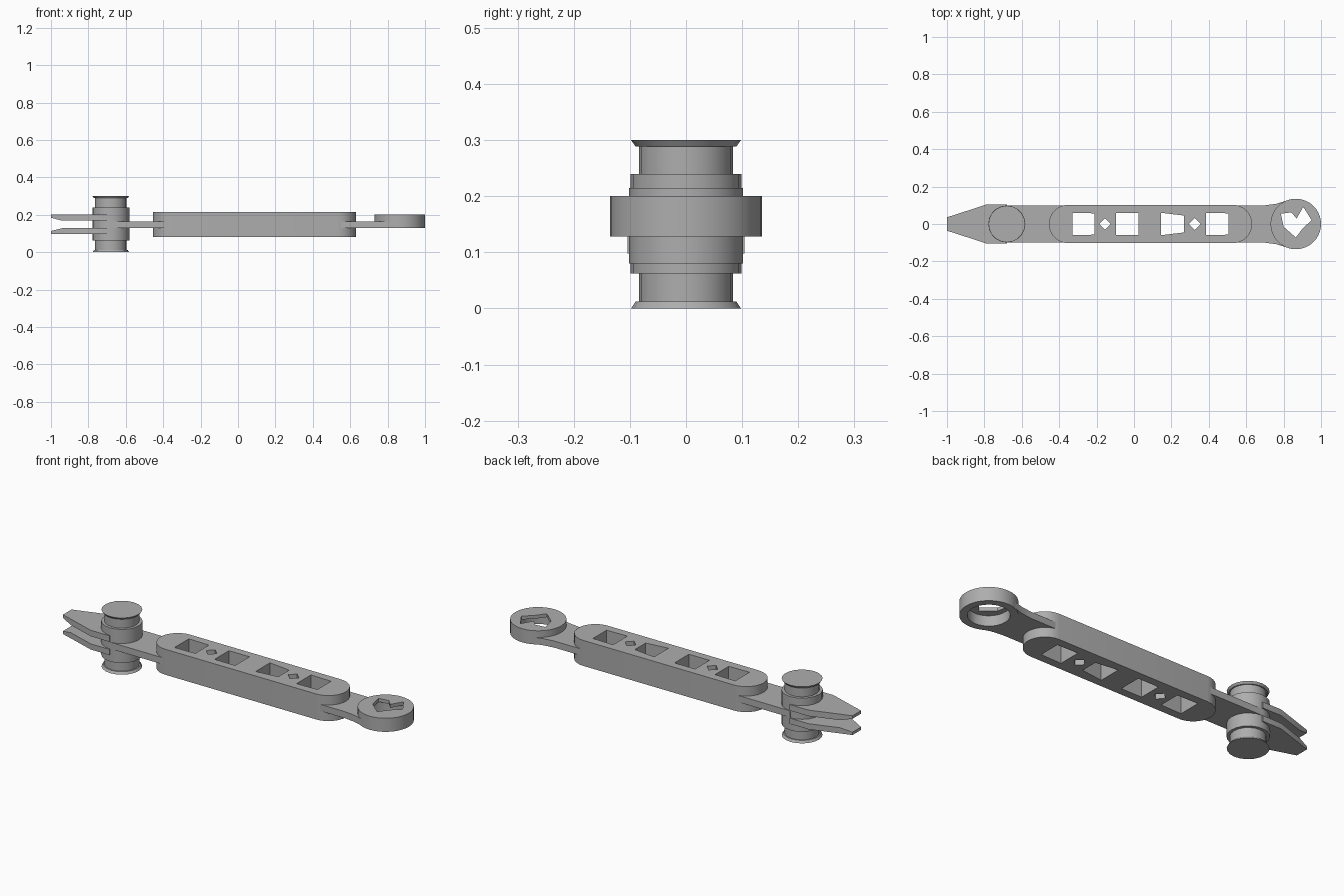
import bpy
import bmesh
from math import cos, sin, pi

if "Cube" in bpy.data.objects:
    bpy.data.objects.remove(bpy.data.objects["Cube"], do_unlink=True)

# One plain grey plastic for every part
grey = bpy.data.materials.new("grey_plastic")
grey.use_nodes = True
colour = (0.42, 0.42, 0.42, 1)
grey.diffuse_color = colour
grey.node_tree.nodes["Principled BSDF"].inputs["Base Color"].default_value = colour


def finish(name, bm):
    bmesh.ops.recalc_face_normals(bm, faces=bm.faces)
    mesh = bpy.data.meshes.new(name)
    bm.to_mesh(mesh)
    bm.free()
    mesh.materials.append(grey)
    obj = bpy.data.objects.new(name, mesh)
    bpy.context.collection.objects.link(obj)
    return obj


def loft(name, rings):
    """Join stacked outlines, each given as (points, z), and cap both ends."""
    bm = bmesh.new()
    loops = [[bm.verts.new((x, y, z)) for x, y in pts] for pts, z in rings]
    bm.faces.new(loops[0])
    bm.faces.new(loops[-1])
    for low, high in zip(loops, loops[1:]):
        for i in range(len(low)):
            j = (i + 1) % len(low)
            bm.faces.new((low[i], low[j], high[j], high[i]))
    return finish(name, bm)


def prism(name, pts, z0, z1):
    return loft(name, [(pts, z0), (pts, z1)])


def arc(cx, r, start=0, end=2 * pi, n=32):
    return [(cx + r * cos(start + (end - start) * i / n),
             r * sin(start + (end - start) * i / n)) for i in range(n)]


def mirrored(half):
    """Close an upper half outline by mirroring it over the x axis."""
    return half + [(x, -y) for x, y in reversed(half)]


def cut(obj, cutters):
    bpy.context.view_layer.objects.active = obj
    for cutter in cutters:
        mod = obj.modifiers.new("cut", 'BOOLEAN')
        mod.operation = 'DIFFERENCE'
        mod.solver = 'EXACT'
        mod.object = cutter
        bpy.ops.object.modifier_apply(modifier=mod.name)


# Long thin bar, flaring into the end ring
bar = prism("thin_bar", mirrored([(-0.68, 0.1), (0.7, 0.1), (0.76, 0.108),
                                  (0.82, 0.126), (0.865, 0.1)]), 0.13, 0.165)

# Thick body with round ends
outline = arc(0.53, 0.102, -pi / 2, pi / 2, 16) + [(0.53, 0.102)]
outline += arc(-0.353, 0.102, pi / 2, 3 * pi / 2, 16) + [(-0.353, -0.102)]
body = prism("thick_body", outline, 0.08, 0.215)

# Windows through body and bar
windows = [[(a, 0.06), (b, h), (b, -h), (a, -0.06)] for a, b, h in
           ((-0.33, -0.21, 0.057), (-0.095, 0.025, 0.06),
            (0.145, 0.268, 0.045), (0.385, 0.505, 0.057))]
windows += [arc(x, 0.031, n=4) for x in (-0.155, 0.325)]
cutters = [prism("window_cutter", w, 0, 0.3) for w in windows]
cut(body, cutters)
cut(bar, cutters)

# End ring: wide recess below, three-lobed hole above
ring = loft("end_ring", [(arc(0.865, 0.135, n=40), 0.128),
                         (arc(0.865, 0.135, n=40), 0.2)])
recess = prism("recess_cutter", arc(0.865, 0.098), 0.05, 0.182)
star = [(0.785, 0.055), (0.84, 0.062), (0.87, 0.03), (0.905, 0.092),
        (0.95, 0.02), (0.905, -0.02), (0.865, -0.072), (0.8, -0.015)]
lobes = prism("lobe_cutter", star, 0.15, 0.3)
cut(ring, [recess, lobes])
cut(bar, [recess])
for helper in cutters + [recess, lobes]:
    bpy.data.objects.remove(helper, do_unlink=True)

# Two fork jaws with bevelled tips
jaw = mirrored([(-1, 0.036), (-0.94, 0.055), (-0.79, 0.104), (-0.68, 0.104)])
for name, outer, inner in (("upper_jaw", 0.2, 0.168), ("lower_jaw", 0.098, 0.128)):
    obj = prism(name, jaw, inner, outer)
    for v in obj.data.vertices:
        if v.co.x < -0.99 and abs(v.co.z - inner) < 0.001:
            v.co.z += (outer - inner) * 0.5

# Upright spool with flared caps and narrow necks
spool = [(0.098, 0), (0.09, 0.012), (0.084, 0.012), (0.084, 0.062),
         (0.099, 0.062), (0.099, 0.24), (0.084, 0.24), (0.084, 0.289),
         (0.09, 0.289), (0.098, 0.3)]
loft("spool", [(arc(-0.68, r, n=20), z) for r, z in spool])

# Smooth the round walls, keep the edges sharp
bpy.ops.object.select_all(action='DESELECT')
for obj in bpy.context.scene.objects:
    if obj.type == 'MESH':
        obj.select_set(True)
        bpy.context.view_layer.objects.active = obj
bpy.ops.object.shade_smooth_by_angle(angle=pi / 6)
